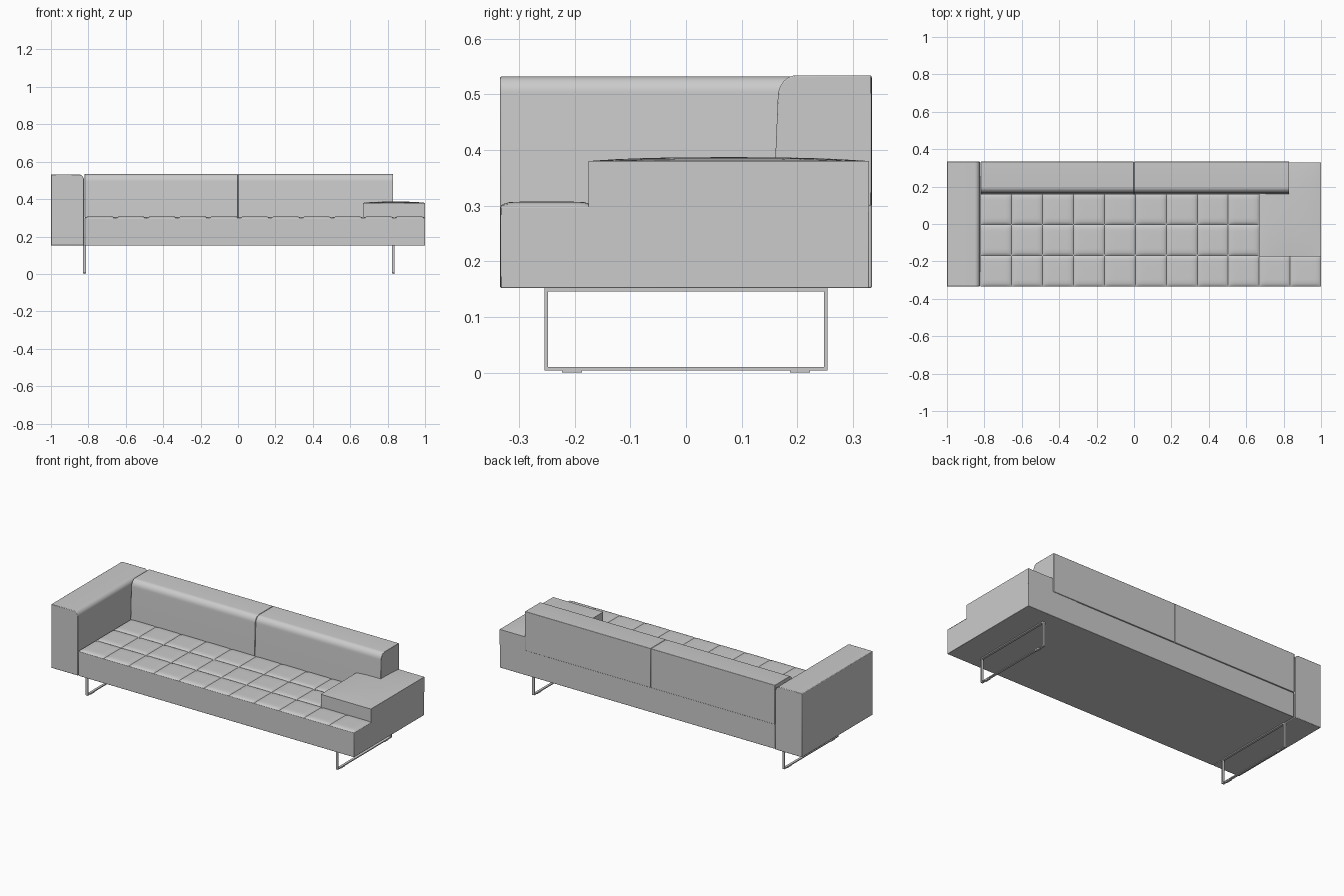
import bpy, bmesh
from math import sin, cos, pi

cube = bpy.data.objects.get("Cube")
if cube:
    bpy.data.objects.remove(cube)


def material(name, value):
    m = bpy.data.materials.new(name)
    m.use_nodes = True
    color = (value, value, value, 1)
    m.diffuse_color = color
    m.node_tree.nodes["Principled BSDF"].inputs["Base Color"].default_value = color
    return m


fabric = material("grey fabric", 0.6)


def finish(name, bm, bevel=0.0):
    bmesh.ops.recalc_face_normals(bm, faces=bm.faces)
    mesh = bpy.data.meshes.new(name)
    bm.to_mesh(mesh)
    bm.free()
    ob = bpy.data.objects.new(name, mesh)
    bpy.context.collection.objects.link(ob)
    mesh.materials.append(fabric)
    if bevel:
        mod = ob.modifiers.new("soft edge", "BEVEL")
        mod.width, mod.segments = bevel, 2
        mod.limit_method = "ANGLE"
    bpy.ops.object.select_all(action="DESELECT")
    ob.select_set(True)
    bpy.context.view_layer.objects.active = ob
    bpy.ops.object.shade_smooth_by_angle()
    return ob


def add_box(bm, x0, x1, y0, y1, z0, z1):
    for v in bmesh.ops.create_cube(bm, size=1)["verts"]:
        v.co = (x0 if v.co.x < 0 else x1, y0 if v.co.y < 0 else y1,
                z0 if v.co.z < 0 else z1)


def box(name, *dims, bevel=0.0):
    bm = bmesh.new()
    add_box(bm, *dims)
    return finish(name, bm, bevel)


def extrude(name, points, place, start, end, bevel=0.0):
    """Sweep a 2D outline between two positions along one axis."""
    bm = bmesh.new()
    face = bm.faces.new([bm.verts.new(place(a, b, start)) for a, b in points])
    new = bmesh.ops.extrude_face_region(bm, geom=[face])["geom"]
    shift = [e - s for e, s in zip(place(0, 0, end), place(0, 0, start))]
    bmesh.ops.translate(bm, vec=shift, verts=[g for g in new if isinstance(g, bmesh.types.BMVert)])
    return finish(name, bm, bevel)


def arc(cx, cz, rx, rz, a0, a1, n=8):
    angles = [a0 + (a1 - a0) * i / n for i in range(n + 1)]
    return [(cx + rx * cos(a), cz + rz * sin(a)) for a in angles]


def add_pad(bm, x0, x1, y0, y1, z, height, power, n=10):
    """Puffed patch that meets its border at height z."""
    grid = bmesh.ops.create_grid(bm, x_segments=n, y_segments=n, size=1)["verts"]
    for v in grid:
        # crowd the rings towards the border for a crisp seam
        u, w = sin(v.co.x * pi / 2), sin(v.co.y * pi / 2)
        puff = (1 - abs(u) ** power) * (1 - abs(w) ** power)
        v.co = ((x0 + x1) / 2 + u * (x1 - x0) / 2,
                (y0 + y1) / 2 + w * (y1 - y0) / 2, z + height * puff)


LEFT, SIDE, FRONT, BACK, BOTTOM = 1.0, -0.82, -0.333, 0.333, 0.152
SEAT = 0.299

# Seat base and its tufted squares
box("seat_base", SIDE, LEFT, FRONT, 0.329, BOTTOM, SEAT, bevel=0.002)
bm = bmesh.new()
step = (LEFT - SIDE) / 11
row = 0.1655
for r in range(3):
    for c in range(11 if r == 0 else 9):
        x, y = SIDE + c * step, FRONT + r * row
        add_pad(bm, x, x + step, y, y + row, SEAT, 0.008, 12)
finish("seat_squares", bm)

# Raised end platform with a crowned top
table_x = SIDE + 9 * step
box("end_platform", table_x, LEFT, -0.175, 0.329, SEAT - 0.01, 0.38)
bm = bmesh.new()
add_pad(bm, table_x, LEFT, -0.175, 0.329, 0.38, 0.007, 3)
finish("end_platform_top", bm)

# Tall arm with a rounded inner top edge
arm_outline = [(-1, BOTTOM), (-0.824, BOTTOM)] + arc(-0.852, 0.503, 0.028, 0.029, 0, pi / 2) + [(-1, 0.532)]
extrude("arm", arm_outline, lambda a, b, t: (a, t, b), FRONT - 0.001, BACK + 0.001, bevel=0.003)

# Two back cushions with a leaning front
back_outline = [(BACK, 0.3), (BACK, 0.534)] + arc(0.198, 0.495, 0.033, 0.039, pi / 2, pi) + [(0.157, 0.3)]
for name, x0, x1 in (("right_back", -0.82, -0.001), ("left_back", 0.001, 0.83)):
    extrude(name, back_outline, lambda a, b, t: (t, a, b), x0, x1, bevel=0.002)

# Sled legs with small foot pads
for name, x in (("right_leg", -0.821), ("left_leg", 0.831)):
    x0, x1, reach, bar = x - 0.007, x + 0.007, 0.254, 0.006
    bm = bmesh.new()
    for z in (0.004, BOTTOM - bar):
        add_box(bm, x0, x1, -reach, reach, z, z + bar)
    for s in (-1, 1):
        y0, y1 = sorted((s * reach, s * (reach - bar)))
        add_box(bm, x0, x1, y0, y1, 0.004, BOTTOM)
        add_box(bm, x0 + 0.001, x1 - 0.001, s * 0.205 - 0.018, s * 0.205 + 0.018, 0, 0.005)
    finish(name, bm)
